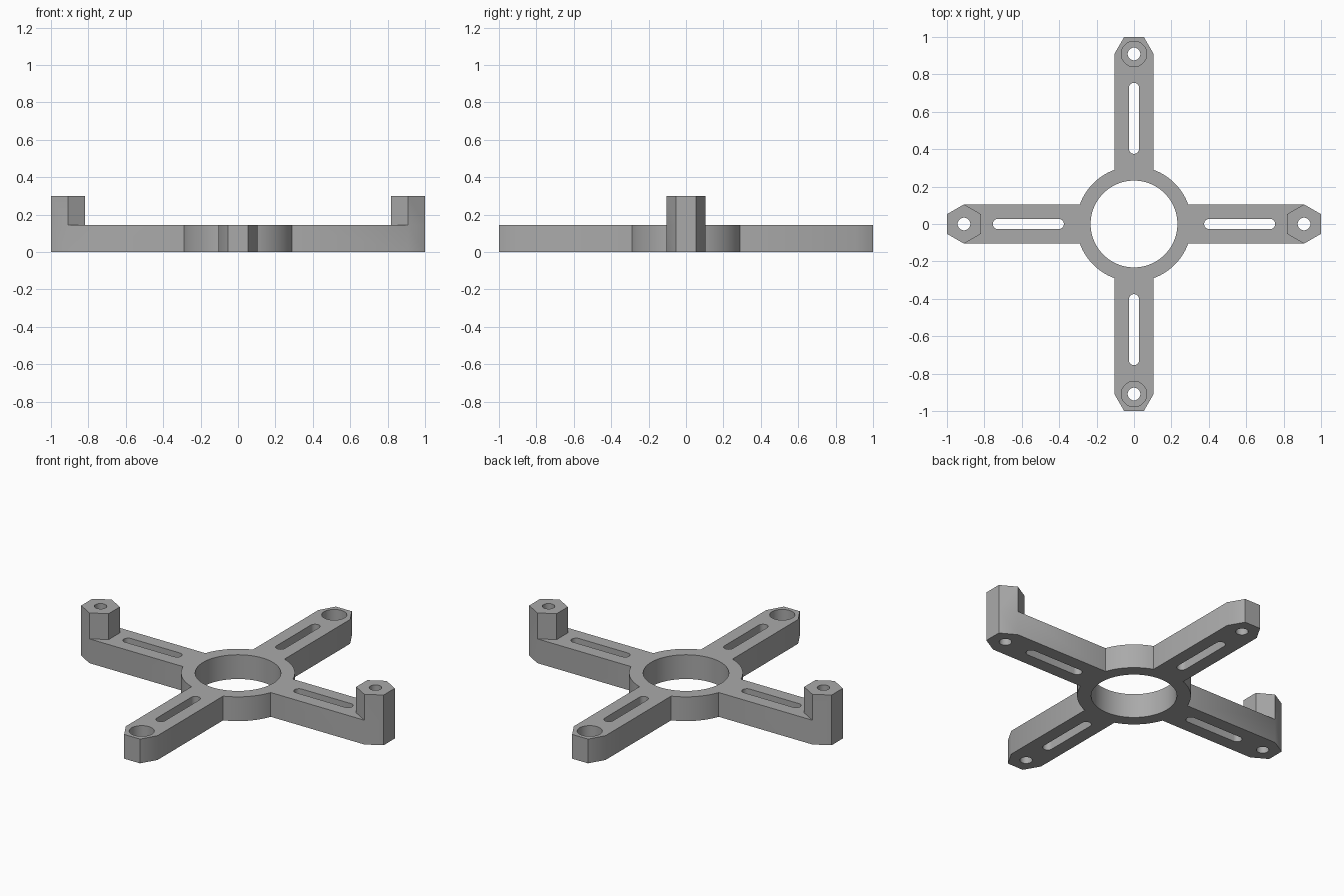
import bpy, bmesh, math
from math import cos, sin, pi

cube = bpy.data.objects.get("Cube")
if cube:
    bpy.data.objects.remove(cube, do_unlink=True)

ARM_H, POST_H = 0.145, 0.30
HEX_X, HEX_R = 0.909, 0.105       # end hexagon centre and corner radius
RING_OUT, RING_IN = 0.308, 0.232
HOLE_R, BORE_R, BORE_FLOOR = 0.034, 0.068, 0.045
SLOT = (0.403, 0.727, 0.028)      # slot end centres and radius

grey = bpy.data.materials.new("plain grey")
grey.use_nodes = True
colour = (0.4, 0.4, 0.4, 1)
grey.diffuse_color = colour
grey.node_tree.nodes["Principled BSDF"].inputs["Base Color"].default_value = colour


def arc(cx, r, start, end, n):
    """Points along an arc centred on the x axis, both ends included."""
    return [(cx + r * cos(start + (end - start) * i / n),
             r * sin(start + (end - start) * i / n)) for i in range(n + 1)]


def circle(cx, r, n=64):
    return arc(cx, r, 0, 2 * pi, n)[:-1]


def prism(name, outline, z0, z1, turn=0.0):
    """Extrude an outline upwards after turning it about the z axis."""
    bm = bmesh.new()
    c, s = cos(turn), sin(turn)
    face = bm.faces.new([bm.verts.new((x * c - y * s, x * s + y * c, z0))
                         for x, y in outline])
    top = bmesh.ops.extrude_face_region(bm, geom=[face])["geom"]
    for v in top:
        if isinstance(v, bmesh.types.BMVert):
            v.co.z = z1
    bmesh.ops.recalc_face_normals(bm, faces=bm.faces)
    mesh = bpy.data.meshes.new(name)
    bm.to_mesh(mesh)
    bm.free()
    mesh.materials.append(grey)
    obj = bpy.data.objects.new(name, mesh)
    bpy.context.collection.objects.link(obj)
    return obj


def combine(target, tool, operation):
    """Apply an exact boolean and discard the tool."""
    mod = target.modifiers.new("boolean", "BOOLEAN")
    mod.operation, mod.solver, mod.object = operation, "EXACT", tool
    bpy.context.view_layer.objects.active = target
    bpy.ops.object.modifier_apply(modifier=mod.name)
    bpy.data.objects.remove(tool, do_unlink=True)


# Central hub with two crossing bars whose ends are half hexagons
frame = prism("cross_frame", circle(0, RING_OUT, 96), 0, ARM_H)
half_end = arc(HEX_X, HEX_R, -pi / 2, pi / 2, 3)
bar_outline = half_end + [(-x, -y) for x, y in half_end]
for turn in (0, pi / 2):
    combine(frame, prism("bar", bar_outline, 0, ARM_H, turn), "UNION")

# Raised hexagonal posts on the left and right arms
hexagon = arc(HEX_X, HEX_R, -pi / 2, 3 * pi / 2, 6)[:-1]
for turn in (0, pi):
    combine(frame, prism("post", hexagon, 0, POST_H, turn), "UNION")

# Central opening
combine(frame, prism("opening", circle(0, RING_IN, 96), -0.1, 0.5), "DIFFERENCE")

# Slots and screw holes on every arm, counterbores on the front and back arms
near, far, radius = SLOT
slot = arc(far, radius, -pi / 2, pi / 2, 12) + arc(near, radius, pi / 2, 3 * pi / 2, 12)
for i in range(4):
    turn = i * pi / 2
    combine(frame, prism("slot", slot, -0.1, 0.5, turn), "DIFFERENCE")
    combine(frame, prism("hole", circle(HEX_X, HOLE_R, 32), -0.1, 0.5, turn), "DIFFERENCE")
    if i % 2:
        combine(frame, prism("bore", circle(HEX_X, BORE_R, 48), BORE_FLOOR, 0.5, turn),
                "DIFFERENCE")

# Smooth round walls, crisp corners
bpy.ops.object.select_all(action="DESELECT")
frame.select_set(True)
bpy.context.view_layer.objects.active = frame
bpy.ops.object.shade_smooth_by_angle(angle=math.radians(30))
